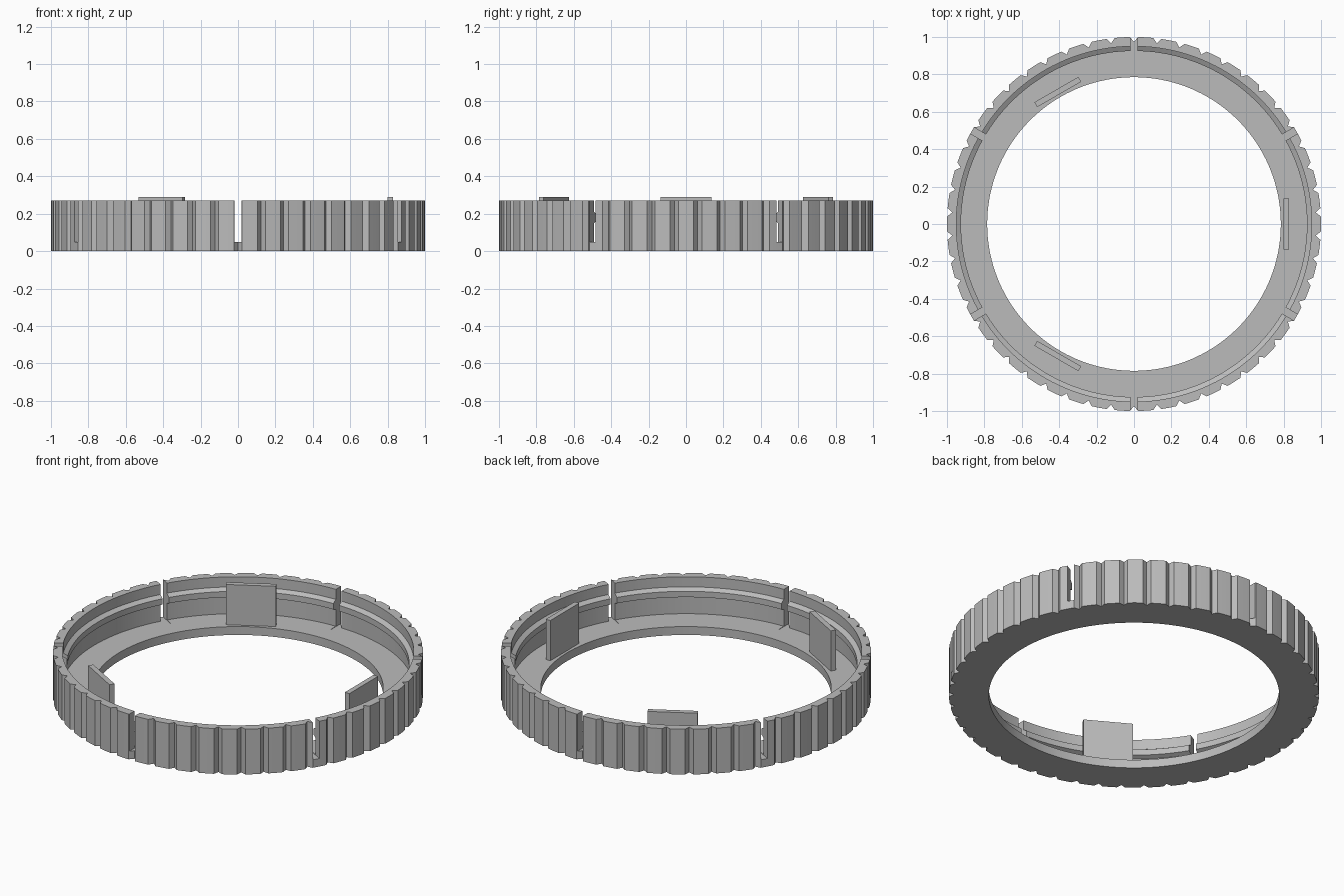
import bpy, bmesh, math
from mathutils import Matrix, Vector

if "Cube" in bpy.data.objects:
    bpy.data.objects.remove(bpy.data.objects["Cube"], do_unlink=True)

TEETH = 50
FLOOR, TOP = 0.05, 0.27
STEP = math.tau / TEETH
NOTCH = 0.022          # half angle of a grip notch
DEPTH = 0.026

grey = bpy.data.materials.new("plain_grey")
grey.use_nodes = True
colour = (0.5, 0.5, 0.5, 1)
grey.diffuse_color = colour
grey.node_tree.nodes["Principled BSDF"].inputs["Base Color"].default_value = colour


def make_object(name, bm):
    bmesh.ops.recalc_face_normals(bm, faces=bm.faces)
    mesh = bpy.data.meshes.new(name)
    bm.to_mesh(mesh)
    bm.free()
    mesh.materials.append(grey)
    obj = bpy.data.objects.new(name, mesh)
    bpy.context.collection.objects.link(obj)
    return obj


def add_box(bm, low, high, angle):
    low, high = Vector(low), Vector(high)
    matrix = (Matrix.Rotation(angle, 4, 'Z') @ Matrix.Translation((low + high) / 2)
              @ Matrix.Diagonal((*(high - low), 1)))
    bmesh.ops.create_cube(bm, size=1, matrix=matrix)


# Ring: floor, wall and inner snap ridge, swept round with V notches outside
samples = []
for i in range(TEETH):
    a = (i + 0.5) * STEP
    samples += [(a - NOTCH, 0), (a, DEPTH), (a + NOTCH, 0), (a + STEP / 2, 0)]

profile = [(0.785, 0), (1, 0), (1, TOP), (0.95, TOP), (0.95, 0.21),
           (0.925, 0.195), (0.925, 0.16), (0.95, 0.15), (0.95, FLOOR), (0.785, FLOOR)]
bm = bmesh.new()
loops = []
for angle, dip in samples:
    loop = []
    for r, z in profile:
        r -= dip if r == 1 else 0
        loop.append(bm.verts.new((r * math.cos(angle), r * math.sin(angle), z)))
    loops.append(loop)
for i, loop in enumerate(loops):
    following = loops[(i + 1) % len(loops)]
    for j in range(len(profile)):
        k = (j + 1) % len(profile)
        bm.faces.new((loop[j], loop[k], following[k], following[j]))
ring = make_object("grip_ring", bm)

# Six slots that split the wall into flexible segments
bm = bmesh.new()
for i in range(6):
    add_box(bm, (0.9, -0.019, FLOOR - 0.002), (1.1, 0.019, 0.4),
            math.radians(30 + 60 * i))
cutter = make_object("slot_cutter", bm)
cutter.hide_render = True
cut = ring.modifiers.new("slots", 'BOOLEAN')
cut.operation = 'DIFFERENCE'
cut.solver = 'EXACT'
cut.object = cutter
bpy.context.view_layer.objects.active = ring
ring.select_set(True)
bpy.ops.object.modifier_apply(modifier=cut.name)
bpy.data.objects.remove(cutter, do_unlink=True)

# Smooth the round walls, keep the notches crisp
bpy.ops.object.select_all(action='DESELECT')
ring.select_set(True)
bpy.context.view_layer.objects.active = ring
bpy.ops.object.shade_smooth_by_angle(angle=math.radians(20))

# Three upright tabs standing on the floor
for i, name in enumerate(("left_tab", "back_right_tab", "front_right_tab")):
    bm = bmesh.new()
    add_box(bm, (0.8, -0.136, FLOOR - 0.01), (0.83, 0.136, 0.29), math.radians(120 * i))
    make_object(name, bm)
